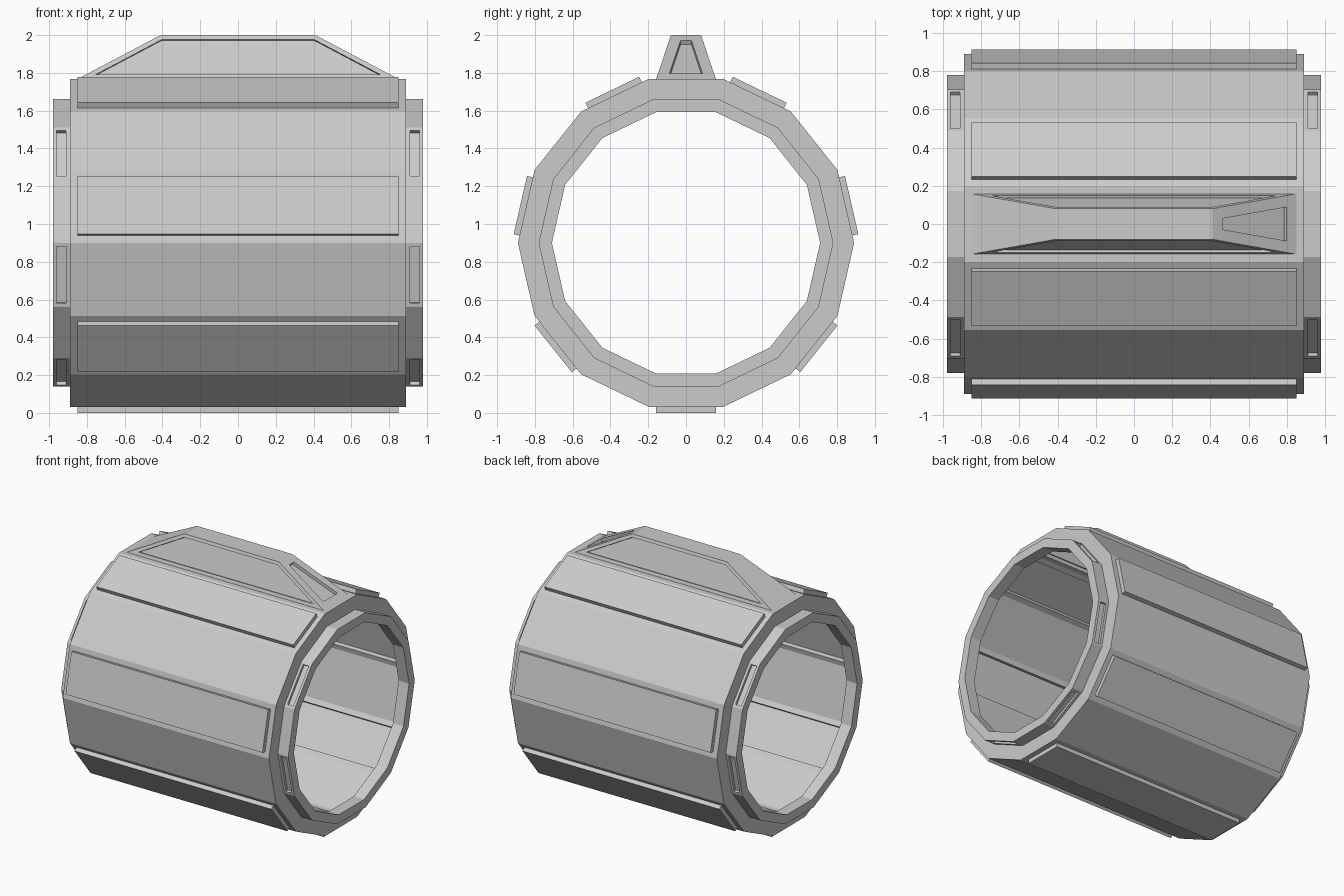
import bpy, bmesh
from math import cos, sin, pi

if "Cube" in bpy.data.objects:
    bpy.data.objects.remove(bpy.data.objects["Cube"])

N = 14                 # sides of the tube
CZ = 0.9               # height of the tube axis


def ring(bm, x, r):
    """14-sided ring around the x axis; starts so that side 0 is the flat top."""
    start = pi / 2 - pi / N
    return [bm.verts.new((x, r * cos(start + 2 * pi * i / N),
                          CZ + r * sin(start + 2 * pi * i / N))) for i in range(N)]


def loft(bm, profile):
    """Skin a list of (x, radius) rings; returns the face strips."""
    rings = [ring(bm, x, r) for x, r in profile]
    return [[bm.faces.new((a[i], b[i], b[(i + 1) % N], a[(i + 1) % N]))
             for i in range(N)] for a, b in zip(rings, rings[1:])]


def panel(bm, faces, inset, offset):
    """Inset faces, then push them straight out (+) or in (-)."""
    bmesh.ops.inset_individual(bm, faces=faces, thickness=inset, use_even_offset=True)
    out = bmesh.ops.extrude_discrete_faces(bm, faces=faces)["faces"]
    for f in out:
        f.normal_update()
        bmesh.ops.translate(bm, verts=list(f.verts), vec=f.normal * offset)


def finish(bm, name):
    mesh = bpy.data.meshes.new(name)
    bm.to_mesh(mesh)
    bm.free()
    obj = bpy.data.objects.new(name, mesh)
    bpy.context.collection.objects.link(obj)
    return obj


def outward(bm, faces):
    """Flip any face whose normal points to the tube axis."""
    for f in faces:
        f.normal_update()
        c, n = f.calc_center_median(), f.normal
        if n.y * c.y + n.z * (c.z - CZ) < 0:
            f.normal_flip()


# Main tube with raised panels on every other side
bm = bmesh.new()
strips = loft(bm, [(-0.89, 0.78), (-0.89, 0.89), (0.89, 0.89), (0.89, 0.78)])
outward(bm, strips[1])
top = strips[1][0]
panel(bm, [strips[1][i] for i in range(1, N, 2)], 0.04, 0.032)
# Opening under the top fin
bmesh.ops.inset_individual(bm, faces=[top], thickness=0.04, use_even_offset=True)
fin_z = top.calc_center_median().z
bmesh.ops.delete(bm, geom=[top], context='FACES_ONLY')
bmesh.ops.recalc_face_normals(bm, faces=bm.faces)
finish(bm, "tube_shell")

# Stepped end lips with recessed slots between the panels
for side, name in ((1, "right_end_lip"), (-1, "left_end_lip")):
    bm = bmesh.new()
    strips = loft(bm, [(side * 0.89, 0.78), (side * 0.98, 0.78),
                       (side * 0.98, 0.71), (side * 0.89, 0.71)])
    outward(bm, strips[0])
    panel(bm, [strips[0][i] for i in range(2, N, 2)], 0.02, -0.02)
    bmesh.ops.recalc_face_normals(bm, faces=bm.faces)
    finish(bm, name)

# Tapered fin on top
bm = bmesh.new()
corners = ((-1, -1), (1, -1), (1, 1), (-1, 1))
low = [bm.verts.new((sx * 0.85, sy * 0.158, fin_z)) for sx, sy in corners]
high = [bm.verts.new((sx * 0.41, sy * 0.08, 2.0)) for sx, sy in corners]
bm.faces.new(high)
walls = [bm.faces.new((low[i], low[(i + 1) % 4], high[(i + 1) % 4], high[i]))
         for i in range(4)]
for f in bm.faces:
    f.normal_update()
panel(bm, [walls[0], walls[2]], 0.025, -0.015)   # long side recesses
panel(bm, [walls[1]], 0.06, -0.025)              # recess in the right-hand slope
finish(bm, "top_fin")
